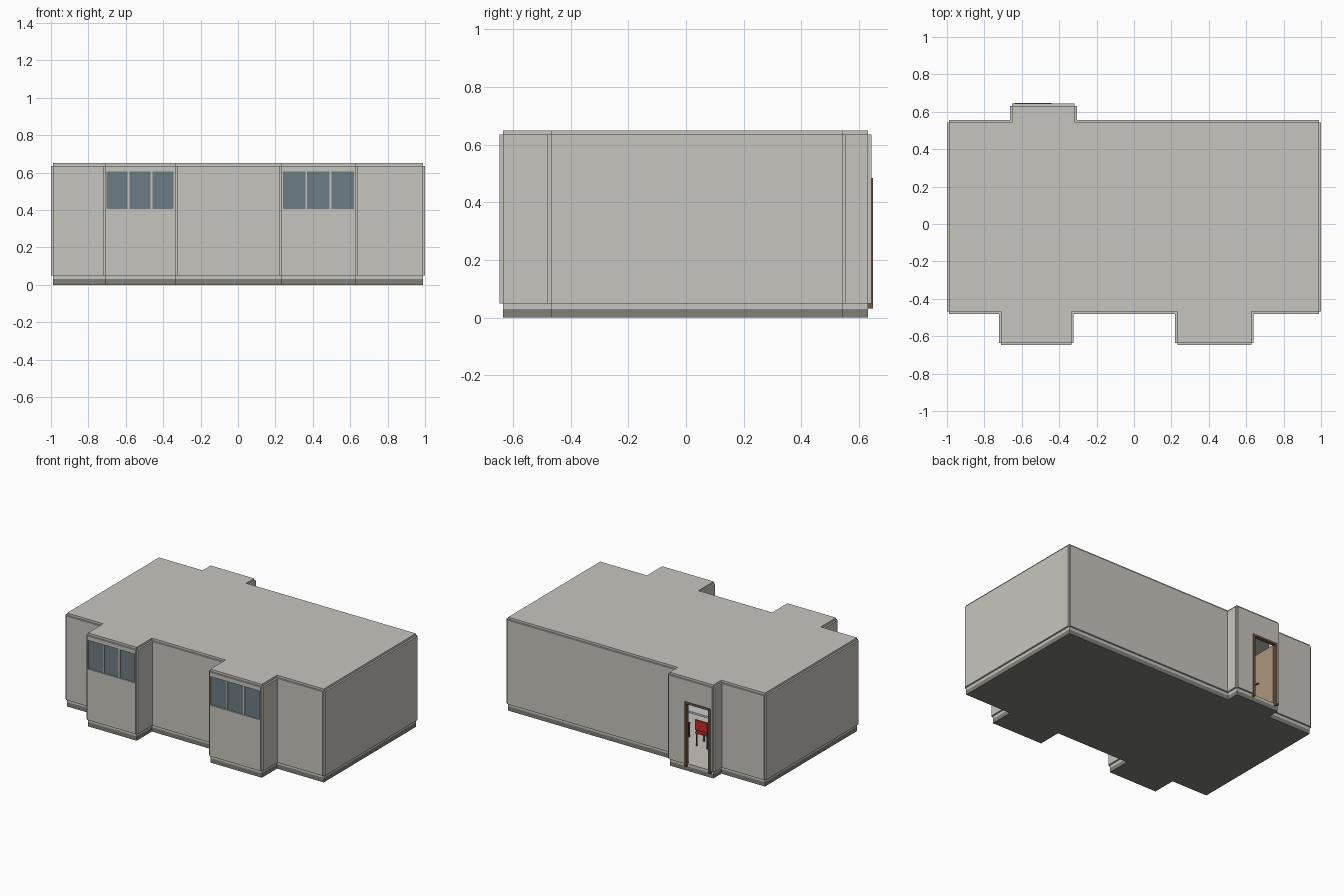
import bpy, bmesh
from mathutils import Vector
from math import pi

if "Cube" in bpy.data.objects:
    bpy.data.objects.remove(bpy.data.objects["Cube"])


def mat(name, r, g, b):
    m = bpy.data.materials.new(name)
    m.diffuse_color = (r, g, b, 1)
    m.use_nodes = True
    m.node_tree.nodes["Principled BSDF"].inputs["Base Color"].default_value = m.diffuse_color
    return m


WALL = mat("wall_grey", 0.57, 0.56, 0.51)
BASE = mat("base_grey", 0.22, 0.22, 0.19)
GLASS = mat("window_glass", 0.15, 0.2, 0.23)
FRAME = mat("frame_brown", 0.16, 0.11, 0.06)
DOOR = mat("door_brown", 0.42, 0.31, 0.21)
RED = mat("chair_red", 0.55, 0.03, 0.02)
DARK = mat("leg_dark", 0.1, 0.1, 0.1)
WHITE = mat("table_white", 0.75, 0.75, 0.73)


def new_object(name, bm, *mats):
    bmesh.ops.recalc_face_normals(bm, faces=bm.faces)
    me = bpy.data.meshes.new(name)
    bm.to_mesh(me)
    bm.free()
    for m in mats:
        me.materials.append(m)
    ob = bpy.data.objects.new(name, me)
    bpy.context.collection.objects.link(ob)
    return ob


def add_box(bm, x0, x1, y0, y1, z0, z1, mi=0):
    vs = bmesh.ops.create_cube(bm, size=1)["verts"]
    for v in vs:
        v.co = Vector((x1 if v.co.x > 0 else x0, y1 if v.co.y > 0 else y0, z1 if v.co.z > 0 else z0))
    for f in {f for v in vs for f in v.link_faces}:
        f.material_index = mi


def box(name, m, *d):
    bm = bmesh.new()
    add_box(bm, *d)
    return new_object(name, bm, m)


def prism(name, pts, z0, z1, m):
    bm = bmesh.new()
    f = bm.faces.new([bm.verts.new((x, y, z0)) for x, y in pts])
    ext = bmesh.ops.extrude_face_region(bm, geom=[f])["geom"]
    for v in ext:
        if isinstance(v, bmesh.types.BMVert):
            v.co.z = z1
    return new_object(name, bm, m)


# Plan outline, counter-clockwise, with two front bays and an entrance bay
T = 0.012
XF, YF, YB, FB, BB = 0.988, -0.468, 0.543, -0.635, 0.631
PLAN = [(-XF, YF), (-0.71, YF), (-0.71, FB), (-0.335, FB), (-0.335, YF),
        (0.232, YF), (0.232, FB), (0.628, FB), (0.628, YF), (XF, YF), (XF, YB),
        (-0.317, YB), (-0.317, BB), (-0.652, BB), (-0.652, YB), (-XF, YB)]

# Base, floor and roof slabs
prism("base", PLAN, 0, 0.03, BASE)
prism("floor", PLAN, 0.03, 0.05, WALL)
prism("roof", PLAN, 0.635, 0.65, WALL)

# Wall panels, each standing outside the plan line
walls = []
for i, a in enumerate(PLAN):
    a, b = Vector(a), Vector(PLAN[(i + 1) % len(PLAN)])
    d = (b - a).normalized()
    n = Vector((d.y, -d.x)) * T
    walls.append(prism(f"wall_{i}", [a, b, b + n, a + n], 0.05, 0.635, WALL))


def opening(wall, name, *d):
    c = box(name, WALL, *d)
    c.hide_render = True
    c.hide_viewport = True
    c.display_type = 'WIRE'
    mod = wall.modifiers.new("opening", 'BOOLEAN')
    mod.operation, mod.solver, mod.object = 'DIFFERENCE', 'EXACT', c


# Front bay windows: opening, three panes and mullions
for k, (wi, x0, x1) in enumerate(((2, -0.703, -0.345), (6, 0.24, 0.62))):
    opening(walls[wi], f"window_cutter_{k}", x0, x1, FB - 0.05, FB + 0.05, 0.405, 0.605)
    w = (x1 - x0 - 0.02) / 3
    for j in range(3):
        px = x0 + j * (w + 0.01)
        box(f"window_pane_{k}_{j}", GLASS, px, px + w, FB - 0.004, FB, 0.405, 0.605)
        if j < 2:
            box(f"window_mullion_{k}_{j}", WALL, px + w, px + w + 0.01, FB - 0.008, FB, 0.405, 0.605)

# Entrance: opening, frame and open door leaf
DX0, DX1, DZ = -0.638, -0.44, 0.485
opening(walls[12], "door_cutter", DX0 + 0.005, DX1 - 0.005, BB - 0.05, BB + 0.05, 0.0, DZ - 0.005)
bm = bmesh.new()
y0, y1, s = BB - 0.008, 0.648, 0.014
add_box(bm, DX0, DX0 + s, y0, y1, 0.032, DZ)
add_box(bm, DX1 - s, DX1, y0, y1, 0.032, DZ)
add_box(bm, DX0 + s, DX1 - s, y0, y1, DZ - s, DZ)
new_object("door_frame", bm, FRAME)
box("door_leaf", DOOR, DX0 + 0.012, DX0 + 0.022, BB - 0.178, BB, 0.052, DZ - s)
box("door_handle", DARK, DX0 + 0.022, DX0 + 0.03, BB - 0.168, BB - 0.14, 0.25, 0.257)

# Meeting table
bm = bmesh.new()
add_box(bm, -0.6, 0.6, -0.14, 0.26, 0.195, 0.208)
for lx in (-0.55, 0.53):
    for ly in (-0.11, 0.21):
        add_box(bm, lx, lx + 0.02, ly, ly + 0.02, 0.05, 0.195, 1)
new_object("table", bm, WHITE, DARK)

# Chair, facing -y, with copies along both sides of the table
bm = bmesh.new()
add_box(bm, -0.048, 0.048, -0.048, 0.048, 0.088, 0.1)
add_box(bm, -0.048, 0.048, 0.042, 0.052, 0.115, 0.185)
for sx in (-0.042, 0.042):
    add_box(bm, sx - 0.004, sx + 0.004, -0.046, -0.038, 0, 0.088, 1)
    add_box(bm, sx - 0.004, sx + 0.004, 0.036, 0.044, 0, 0.18, 1)
chair = new_object("chair_0", bm, RED, DARK)
places = [(-0.39 + 0.2 * i, y, r) for i in range(5) for y, r in ((0.34, 0), (-0.22, pi))]
for i, (x, y, r) in enumerate(places):
    c = chair
    if i:
        c = bpy.data.objects.new(f"chair_{i}", chair.data)
        bpy.context.collection.objects.link(c)
    c.location = (x, y, 0.05)
    c.rotation_euler.z = r
